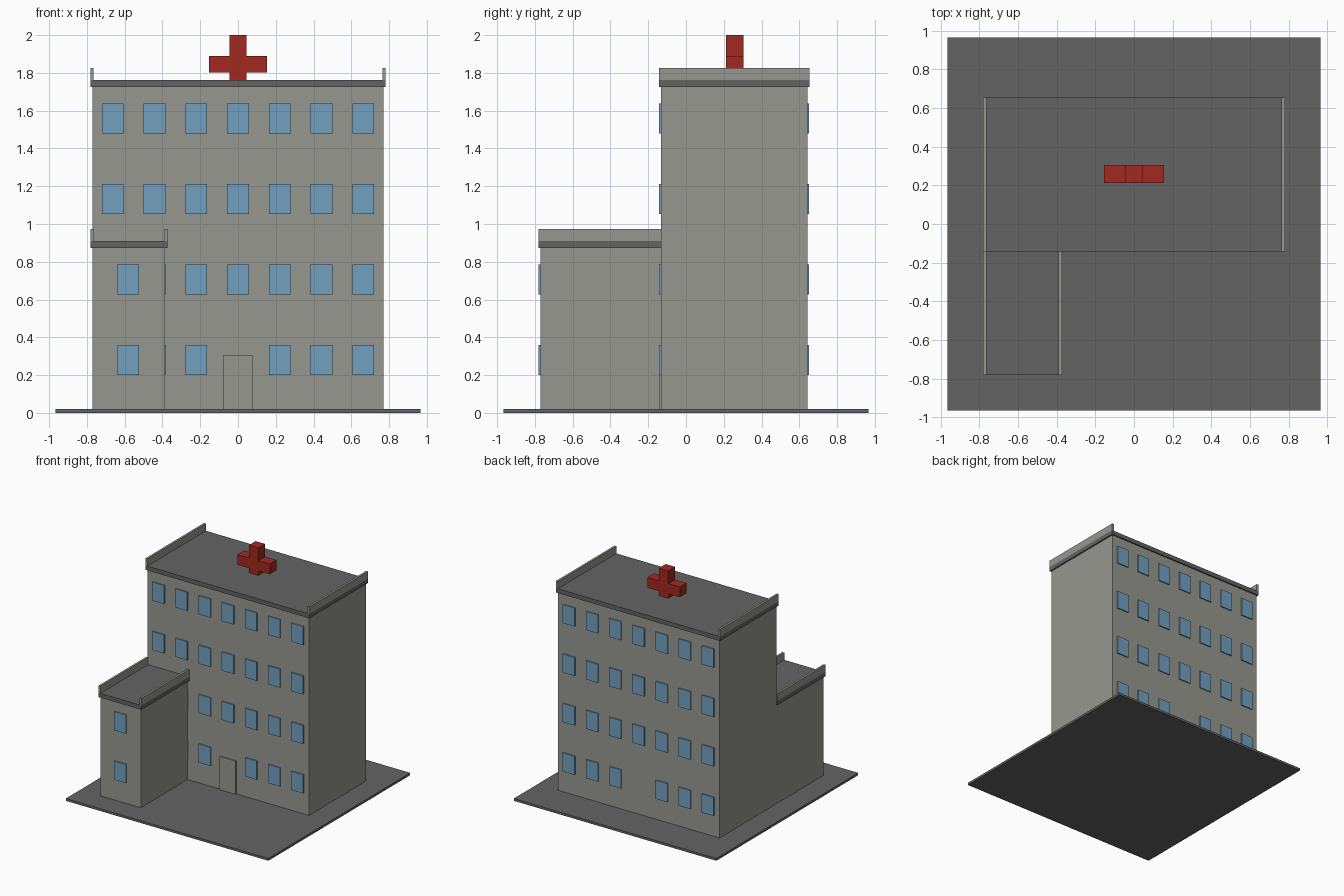
import bpy
import bmesh
from mathutils import Matrix, Vector

cube = bpy.data.objects.get("Cube")
if cube:
    bpy.data.objects.remove(cube, do_unlink=True)


def material(name, rgb):
    mat = bpy.data.materials.new(name)
    mat.use_nodes = True
    mat.diffuse_color = (*rgb, 1)
    mat.node_tree.nodes["Principled BSDF"].inputs["Base Color"].default_value = (*rgb, 1)
    return mat


WALL = material("warm grey wall", (0.31, 0.31, 0.28))
DARK = material("dark grey", (0.127, 0.127, 0.127))
GLASS = material("blue glass", (0.17, 0.35, 0.52))
RED = material("red", (0.36, 0.022, 0.014))


def boxes(name, mat, extents):
    """One object made of boxes, each given as x, y and z ranges."""
    bm = bmesh.new()
    for ranges in extents:
        size = Vector([hi - lo for lo, hi in ranges])
        mid = Vector([(hi + lo) / 2 for lo, hi in ranges])
        bmesh.ops.create_cube(bm, size=1,
                              matrix=Matrix.Translation(mid) @ Matrix.Diagonal((*size, 1)))
    mesh = bpy.data.meshes.new(name)
    bm.to_mesh(mesh)
    bm.free()
    mesh.materials.append(mat)
    obj = bpy.data.objects.new(name, mesh)
    bpy.context.collection.objects.link(obj)
    return obj


GROUND = 0.02
FRONT, BACK = -0.132, 0.642      # main block walls
WING_FRONT = -0.77
DEPTH = 0.01                     # how far windows and door stand out


def block(name, x, y, top, roof_x, roof_y):
    """Walls, overhanging roof slab and a parapet along each side."""
    slab_top = top + 0.037
    boxes(name + "_walls", WALL, [(x, y, (GROUND, top))])
    boxes(name + "_roof", DARK, [(roof_x, roof_y, (top, slab_top))])
    rim = (slab_top, slab_top + 0.063)
    boxes(name + "_parapets", WALL, [
        ((roof_x[0], roof_x[0] + 0.018), roof_y, rim),
        ((roof_x[1] - 0.018, roof_x[1]), roof_y, rim)])


# Ground plate and the two building blocks
boxes("ground_plate", DARK, [((-0.966, 0.966), (-0.966, 0.966), (0, GROUND))])
block("main_block", (-0.77, 0.77), (FRONT, BACK), 1.726, (-0.782, 0.782), (-0.143, 0.654))
block("wing", (-0.77, -0.388), (WING_FRONT, FRONT), 0.873, (-0.782, -0.372), (-0.782, FRONT))

# Windows
floors = [0.28 + 0.426 * i for i in range(4)]
columns = [0.221 * i for i in range(-3, 4)]


def window(x, y, z):
    return ((x - 0.057, x + 0.057), (y, y + DEPTH), (z - 0.08, z + 0.08))


spots = [(x, z) for z in floors for x in columns if not (x == 0 and z == floors[0])]
boxes("front_windows", GLASS, [window(x, FRONT - DEPTH, z) for x, z in spots])
boxes("back_windows", GLASS, [window(x, BACK, z) for x, z in spots])
boxes("wing_windows", GLASS, [window(-0.58, WING_FRONT - DEPTH, z) for z in floors[:2]])

# Front door
boxes("front_door", WALL, [((-0.077, 0.077), (FRONT - DEPTH, FRONT), (GROUND, 0.306))])

# Rooftop cross: an upright and two arms
cross_y = (0.213, 0.304)
arm_z = (1.802, 1.89)
boxes("roof_cross", RED, [
    ((-0.045, 0.045), cross_y, (1.763, 2.0)),
    ((-0.154, -0.045), cross_y, arm_z),
    ((0.045, 0.154), cross_y, arm_z)])
